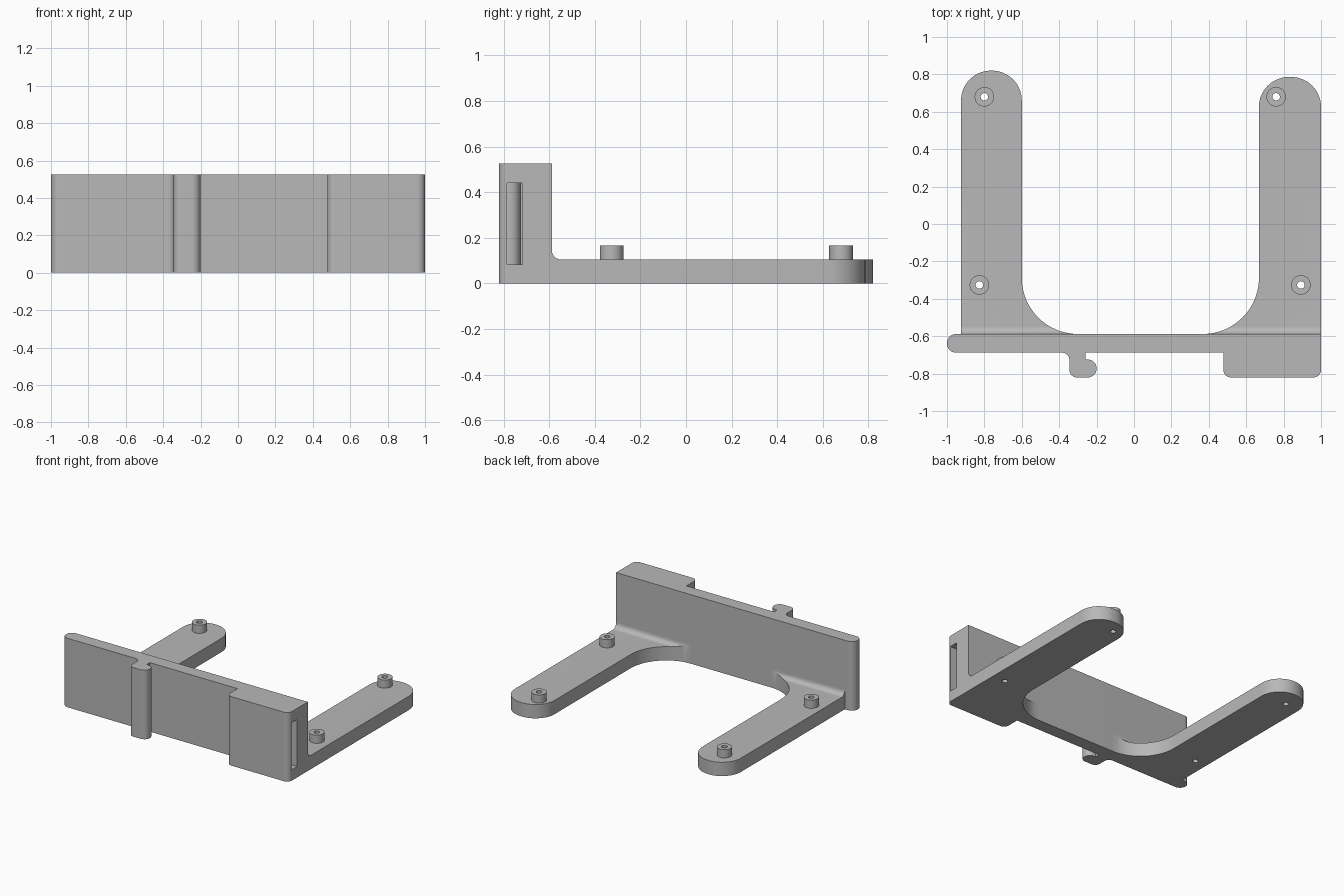
import bpy, bmesh, math
from mathutils import Vector

cube = bpy.data.objects.get("Cube")
if cube:
    bpy.data.objects.remove(cube, do_unlink=True)

# Single grey plastic
grey = bpy.data.materials.new("plain grey")
grey.use_nodes = True
colour = (0.48, 0.48, 0.48, 1)
grey.diffuse_color = colour
grey.node_tree.nodes["Principled BSDF"].inputs["Base Color"].default_value = colour

HEIGHT, PLATE, BACK = 0.525, 0.105, -0.588


def rounded(corners, steps=14):
    """Polygon from (x, y, optional radius) corners, each rounded by its radius."""
    points = []
    for i, corner in enumerate(corners):
        p = Vector(corner[:2])
        if len(corner) == 2:
            points.append(p)
            continue
        a = (Vector(corners[i - 1][:2]) - p).normalized()
        b = (Vector(corners[(i + 1) % len(corners)][:2]) - p).normalized()
        r = corner[2]
        for k in range(steps + 1):
            t = k / steps * math.pi / 2
            points.append(p + a * r * (1 - math.sin(t)) + b * r * (1 - math.cos(t)))
    return points


def prism(name, points, low, high, along_x=False):
    """Extrude a plan outline along z, or a side profile along x."""
    bm = bmesh.new()
    place = (lambda p, h: (h, p[0], p[1])) if along_x else (lambda p, h: (p[0], p[1], h))
    face = bm.faces.new([bm.verts.new(place(p, low)) for p in points])
    top = bmesh.ops.extrude_face_region(bm, geom=[face])["geom"]
    shift = Vector((high - low, 0, 0) if along_x else (0, 0, high - low))
    bmesh.ops.translate(bm, vec=shift, verts=[v for v in top if isinstance(v, bmesh.types.BMVert)])
    bmesh.ops.recalc_face_normals(bm, faces=bm.faces)
    mesh = bpy.data.meshes.new(name)
    bm.to_mesh(mesh)
    bm.free()
    mesh.materials.append(grey)
    obj = bpy.data.objects.new(name, mesh)
    bpy.context.collection.objects.link(obj)
    return obj


def circle(centre, radius, sides=40):
    return [(centre[0] + radius * math.cos(math.tau * k / sides),
             centre[1] + radius * math.sin(math.tau * k / sides)) for k in range(sides)]


def select(obj):
    bpy.ops.object.select_all(action="DESELECT")
    obj.select_set(True)
    bpy.context.view_layer.objects.active = obj


def combine(obj, tool, operation):
    mod = obj.modifiers.new("cut", "BOOLEAN")
    mod.object, mod.operation, mod.solver = tool, operation, "EXACT"
    select(obj)
    bpy.ops.object.modifier_apply(modifier=mod.name)
    bpy.data.objects.remove(tool, do_unlink=True)


def smooth(obj):
    select(obj)
    bpy.ops.object.shade_smooth_by_angle(angle=math.radians(30))


# Upright wall with a small hook and a thick end block
wall = prism("upright_wall", rounded([
    (1, BACK), (-1, BACK, 0.049), (-1, -0.688, 0.049), (-0.345, -0.688, 0.04),
    (-0.345, -0.82, 0.04), (-0.2, -0.82, 0.046), (-0.2, -0.725, 0.046),
    (-0.26, -0.725), (-0.26, -0.688), (0.478, -0.688),
    (0.478, -0.82, 0.04), (1, -0.82, 0.04)]), 0, HEIGHT)

# Slot running sideways through the end block
slot = prism("slot_cutter", [(-0.785, 0.083), (-0.717, 0.083), (-0.717, 0.44), (-0.785, 0.44)],
             0.3, 1.1, along_x=True)
combine(wall, slot, "DIFFERENCE")
smooth(wall)


def arm(name, outer, inner, tip, sweep, bosses):
    """Flat arm with a round tip, a swept root and hollow mounting bosses."""
    root = inner + sweep
    body = prism(name, rounded([
        (outer, BACK - 0.01), (outer, tip, 0.16), (inner, tip, 0.16),
        (inner, BACK, 0.3), (root, BACK), (root, BACK - 0.01)], 20), 0, PLATE + 0.04)
    # Side profile trims the plate and leaves a fillet against the wall
    profile = prism("fillet_profile", rounded([
        (-0.7, -0.1), (1, -0.1), (1, PLATE), (BACK, PLATE, 0.04),
        (BACK, 0.4), (-0.7, 0.4)]), -1.2, 1.2, along_x=True)
    combine(body, profile, "INTERSECT")
    for centre in bosses:
        combine(body, prism("boss", circle(centre, 0.052), 0.05, 0.167), "UNION")
        combine(body, prism("hole", circle(centre, 0.02, 24), -0.1, 0.3), "DIFFERENCE")
    smooth(body)


arm("right_arm", -0.925, -0.6, 0.82, 0.301, [(-0.8, 0.68), (-0.827, -0.326)])
arm("left_arm", 1, 0.668, 0.786, -0.301, [(0.76, 0.68), (0.892, -0.326)])
